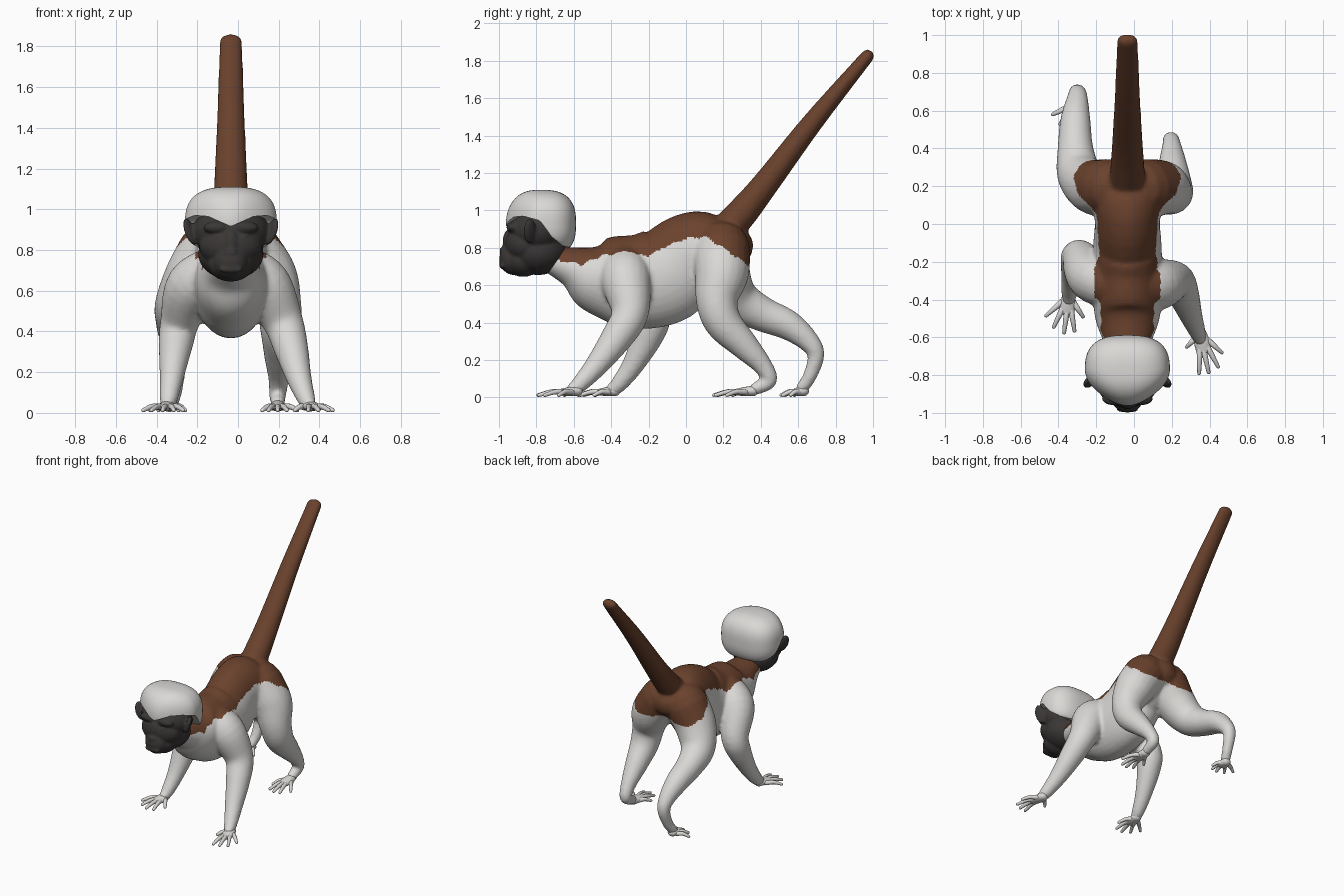
import bpy, bmesh, math
from mathutils import Vector, Matrix

cube = bpy.data.objects.get("Cube")
if cube:
    bpy.data.objects.remove(cube)

MID = -.035  # the body's centre line


def material(name, colour):
    m = bpy.data.materials.new(name)
    m.use_nodes = True
    m.diffuse_color = (*colour, 1)
    m.node_tree.nodes["Principled BSDF"].inputs["Base Color"].default_value = (*colour, 1)
    return m


white = material("pale fur", (.70, .69, .67))
brown = material("brown fur", (.145, .054, .026))
dark = material("dark skin", (.042, .037, .036))


def spline(points, steps):
    """Catmull-Rom through points of any dimension."""
    pts = [Vector(p) for p in points]
    pts = [pts[0] * 2 - pts[1]] + pts + [pts[-1] * 2 - pts[-2]]
    out = []
    for a, b, c, d in zip(pts, pts[1:], pts[2:], pts[3:]):
        for i in range(steps):
            t = i / steps
            out.append(b + (c - a) * (t / 2) + (a * 2 - b * 5 + c * 4 - d) * (t * t / 2)
                       + (b * 3 - a - c * 3 + d) * (t ** 3 / 2))
    return out + [pts[-2]]


def tube(bm, points, steps=5, sides=20):
    """Closed tube; each point is x, y, z, half width, half thickness."""
    path = spline([p if len(p) == 5 else (*p, p[3]) for p in points], steps)
    centres = [Vector(p[:3]) for p in path]
    rings = []
    last = len(path) - 1
    for i, p in enumerate(path):
        t = (centres[min(i + 1, last)] - centres[max(i - 1, 0)]).normalized()
        u = (Vector((1, 0, 0)) - t * t.x).normalized()
        v = t.cross(u)
        # rounded ends are made of extra shrinking rings
        if i == 0:
            bends = [-math.radians(a) for a in (80, 55, 28, 0)]
        elif i == last:
            bends = [math.radians(a) for a in (0, 28, 55, 80)]
        else:
            bends = [0]
        for b in bends:
            c = centres[i] + t * (math.sin(b) * min(p[3], p[4]))
            k = math.cos(b)
            rings.append([bm.verts.new(c + u * (k * p[3] * math.cos(a)) + v * (k * p[4] * math.sin(a)))
                          for a in (math.tau * s / sides for s in range(sides))])
    for r, q in zip(rings, rings[1:]):
        for s in range(sides):
            n = (s + 1) % sides
            bm.faces.new((r[s], r[n], q[n], q[s]))
    bm.faces.new(rings[0][::-1])
    bm.faces.new(rings[-1])


def ball(bm, x, y, z, rx, ry, rz):
    place = Matrix.Translation((x, y, z)) @ Matrix.Diagonal((rx, ry, rz, 1))
    return bmesh.ops.create_uvsphere(bm, u_segments=40, v_segments=28, radius=1, matrix=place)["verts"]


def finish(bm, name, mats, voxel=0, smooth=0):
    """Turn the bmesh into an object, optionally fusing its pieces into one skin."""
    bmesh.ops.recalc_face_normals(bm, faces=bm.faces)
    mesh = bpy.data.meshes.new(name)
    bm.to_mesh(mesh)
    bm.free()
    ob = bpy.data.objects.new(name, mesh)
    bpy.context.collection.objects.link(ob)
    if voxel:
        fuse = ob.modifiers.new("fuse", "REMESH")
        fuse.mode = "VOXEL"
        fuse.voxel_size = voxel
        soft = ob.modifiers.new("soften", "SMOOTH")
        soft.factor = .5
        soft.iterations = smooth
        graph = bpy.context.evaluated_depsgraph_get()
        fused = bpy.data.meshes.new_from_object(ob.evaluated_get(graph))
        ob.modifiers.clear()
        ob.data = fused
        fused.name = name
    ob.data.materials.clear()
    for m in mats:
        ob.data.materials.append(m)
    ob.data.polygons.foreach_set("use_smooth", [True] * len(ob.data.polygons))
    return ob


def ramp(table, y):
    """Linear lookup in a list of (y, value)."""
    for (a, va), (b, vb) in zip(table, table[1:]):
        if y < b:
            return va + (vb - va) * max(0, (y - a) / (b - a))
    return table[-1][1]


# Body: torso, tail and four legs fused into one skin
bm = bmesh.new()
torso = [(-.70, .73, .10, .08), (-.6, .695, .135, .115), (-.5, .65, .17, .185), (-.4, .635, .18, .23),
         (-.25, .62, .185, .255), (-.1, .66, .18, .26), (0, .755, .172, .225), (.1, .785, .18, .215),
         (.18, .80, .17, .18), (.25, .81, .13, .11)]
tube(bm, [(MID, *s) for s in torso], sides=32)
tube(bm, [(MID, .18, .87, .1, .08), (MID, .28, .965, .092, .085), (MID, .42, 1.135, .082, .072),
          (MID, .68, 1.475, .067, .056), (MID, .97, 1.825, .056, .036)])
legs = [
    # front left
    [(.02, -.33, .70, .13), (.13, -.32, .62, .135), (.22, -.3, .45, .10), (.26, -.37, .32, .085),
     (.3, -.48, .17, .062), (.335, -.57, .07, .045), (.35, -.61, .04, .034)],
    # front right
    [(-.09, -.33, .70, .13), (-.225, -.28, .62, .13), (-.285, -.18, .45, .097), (-.305, -.2, .34, .085),
     (-.325, -.28, .18, .06), (-.34, -.36, .07, .045), (-.345, -.4, .04, .034)],
    # back left
    [(.06, .19, .79, .155), (.15, .19, .66, .145), (.2, .165, .52, .113), (.21, .2, .4, .1),
     (.205, .31, .28, .077), (.2, .41, .17, .052), (.195, .445, .09, .042), (.195, .37, .045, .034)],
    # back right
    [(-.14, .19, .79, .155), (-.22, .2, .66, .145), (-.29, .27, .53, .12), (-.31, .4, .45, .095),
     (-.31, .55, .385, .08), (-.3, .66, .295, .057), (-.3, .695, .22, .045), (-.31, .66, .11, .037),
     (-.325, .62, .05, .034)],
]
for leg in legs:
    tube(bm, leg)
body = finish(bm, "body", [white, brown], voxel=.012, smooth=6)

# Brown back: above a line that waves along the body, leaving the shoulders pale
saddle = [(-.66, .73), (-.55, .71), (-.45, .76), (-.2, .76), (-.1, .81), (0, .85), (.1, .86),
          (.2, .80), (.3, .73), (.35, .7)]
for f in body.data.polygons:
    c = f.center
    on_back = c.y > .03 or abs(c.x - MID) < .175
    f.material_index = int(on_back and c.z > ramp(saddle, c.y) + .006 * math.sin(c.y * 70))


# Hands and feet: a flat palm with five splayed digits
def paw(name, wrist, tips):
    bm = bmesh.new()
    wrist = Vector((*wrist, .035))
    middle = Vector((*tips[2], .02))
    heart = wrist.lerp(middle, .45)
    tube(bm, [(*wrist, .034, .028), (*wrist.lerp(heart, .5), .042, .024), (*heart, .04, .017)], sides=16)
    for tip in tips:
        end = Vector((*tip, .013))
        root = wrist.lerp(end, .3)
        bend = wrist.lerp(end, .65) + Vector((0, 0, .01))
        tube(bm, [(*root, .017), (*bend, .014), (*end, .01)], steps=3, sides=10)
    finish(bm, name, [white])


paw("front_left_hand", (.35, -.58),
    [(.28, -.65), (.345, -.79), (.395, -.785), (.445, -.755), (.465, -.68)])
paw("front_right_hand", (-.345, -.38),
    [(-.27, -.49), (-.315, -.565), (-.37, -.575), (-.425, -.545), (-.465, -.485)])
paw("back_left_foot", (.195, .36),
    [(.12, .25), (.15, .17), (.195, .15), (.24, .16), (.29, .22)])
paw("back_right_foot", (-.325, .63),
    [(-.26, .56), (-.29, .52), (-.335, .51), (-.39, .53), (-.43, .58)])

# Head: skull, cheeks, jaw, muzzle, nose, brows, lips and ears fused
bm = bmesh.new()
ball(bm, MID, -.80, .89, .19, .15, .13)
ball(bm, MID, -.79, .78, .16, .15, .125)
ball(bm, MID, -.86, .82, .155, .11, .11)
ball(bm, MID, -.87, .735, .115, .10, .09)
ball(bm, MID, -.92, .74, .085, .078, .085)
ball(bm, MID, -.945, .83, .04, .035, .07)
ball(bm, MID, -.975, .785, .034, .022, .022)
ball(bm, MID, -.982, .705, .06, .016, .018)
for side in (-1, 1):
    ball(bm, MID + side * .07, -.925, .91, .065, .035, .03)
    ball(bm, MID + side * .062, -.937, .862, .02, .018, .016)
    ear = ball(bm, 0, 0, 0, .018, .038, .07)
    turn = Matrix.Rotation(side * .35, 4, "Y") @ Matrix.Rotation(side * .6, 4, "Z")
    bmesh.ops.transform(bm, verts=ear, matrix=Matrix.Translation((MID + side * .2, -.835, .89)) @ turn)
finish(bm, "head", [dark], voxel=.008, smooth=3)

# Hair cap: boxy behind, tapering to a peak in front, cut off along the hairline
hairline = [(-.97, .96), (-.87, .97), (-.78, .945), (-.72, .86), (-.66, .81), (-.58, .79)]
bm = bmesh.new()
cap = bmesh.ops.create_uvsphere(bm, u_segments=80, v_segments=56, radius=1)["verts"]
for v in cap:
    n = v.co.normalized()
    power = 2.7 if n.y > 0 else 2.7 - .5 * abs(n.y)
    n /= sum(abs(k) ** power for k in n) ** (1 / power)
    narrow = 1 - .42 * max(0, -n.y) ** 1.6
    x, y, z = n.x * .225 * narrow, -.775 + n.y * .187, .93 + n.z * .18
    peak = .045 * max(0, 1 - abs(x) / .11) if y < -.85 else 0
    v.co = (MID + x, y, max(z, ramp(hairline, y) - peak))
bmesh.ops.dissolve_degenerate(bm, dist=.0005, edges=bm.edges)
hair = finish(bm, "hair_cap", [white])
bpy.ops.object.select_all(action="DESELECT")
hair.select_set(True)
bpy.context.view_layer.objects.active = hair
bpy.ops.object.shade_smooth_by_angle(angle=math.radians(50))
